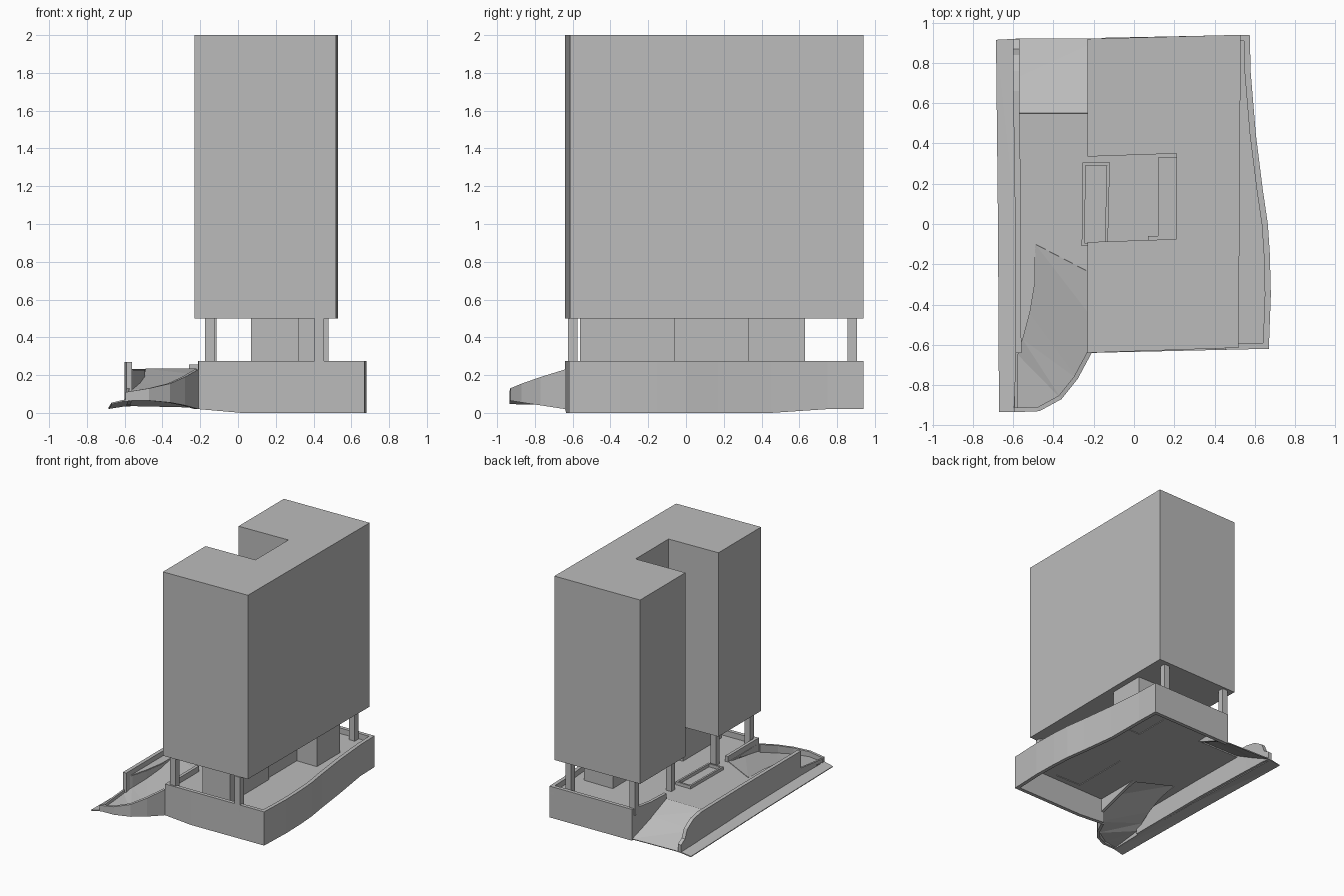
import bpy
import bmesh
from mathutils import Vector

cube = bpy.data.objects.get("Cube")
if cube:
    bpy.data.objects.remove(cube)

grey = bpy.data.materials.new("concrete_grey")
grey.use_nodes = True
grey.diffuse_color = (0.5, 0.5, 0.5, 1)
grey.node_tree.nodes["Principled BSDF"].inputs["Base Color"].default_value = (0.5, 0.5, 0.5, 1)


def finish(name, bm):
    bmesh.ops.recalc_face_normals(bm, faces=bm.faces)
    mesh = bpy.data.meshes.new(name)
    bm.to_mesh(mesh)
    bm.free()
    mesh.materials.append(grey)
    obj = bpy.data.objects.new(name, mesh)
    bpy.context.collection.objects.link(obj)
    return obj


def prism(name, outline, z0, z1, open_bottom=False):
    bm = bmesh.new()
    face = bm.faces.new([bm.verts.new((x, y, z0)) for x, y in outline])
    ext = bmesh.ops.extrude_face_region(bm, geom=[face], use_keep_orig=not open_bottom)
    verts = [g for g in ext["geom"] if isinstance(g, bmesh.types.BMVert)]
    bmesh.ops.translate(bm, verts=verts, vec=(0, 0, z1 - z0))
    return finish(name, bm)


def rect(x0, x1, y0, y1):
    return [(x0, y0), (x1, y0), (x1, y1), (x0, y1)]


def wall(name, path, thick):
    """Upright wall along (x, y, bottom, top) points, thickened to the path's left."""
    bm = bmesh.new()
    pts = [Vector(p[:2]) for p in path]
    rings = []
    for i, (p, q) in enumerate(zip(pts, path)):
        dirs = [(b - a).normalized() for a, b in zip(pts, pts[1:])][max(i - 1, 0):i + 1]
        norms = [Vector((-d.y, d.x)) for d in dirs]
        n = sum(norms, Vector((0, 0))).normalized()
        inner = p + n * thick / n.dot(norms[0])
        rings.append([bm.verts.new((v.x, v.y, z)) for v, z in
                      ((p, q[2]), (p, q[3]), (inner, q[3]), (inner, q[2]))])
    for a, b in zip(rings, rings[1:]):
        for k in range(4):
            m = (k + 1) % 4
            bm.faces.new((a[k], a[m], b[m], b[k]))
    bm.faces.new(rings[0])
    bm.faces.new(rings[-1])
    return finish(name, bm)


def loft(name, left, right, thick=0.008):
    """Thin sloping surface between two edges of 3D points."""
    bm = bmesh.new()
    a = [bm.verts.new(p) for p in left]
    b = [bm.verts.new(p) for p in right]
    for i in range(len(a) - 1):
        bm.faces.new((a[i], a[i + 1], b[i + 1]))
        bm.faces.new((a[i], b[i + 1], b[i]))
    obj = finish(name, bm)
    mod = obj.modifiers.new("thickness", "SOLIDIFY")
    mod.thickness = thick
    mod.offset = 0
    return obj


DECK, RIM = 0.23, 0.275

# Tower with a courtyard notch on one side
prism("tower", [(-0.23, -0.64), (0.52, -0.615), (0.53, 0.94), (-0.23, 0.92),
                (-0.23, 0.335), (0.21, 0.35), (0.21, -0.075), (-0.23, -0.09)], 0.5, 2.0)

# Outlines shared by the deck, parapet and ramp
east = [(0.67, -0.62), (0.68, -0.35), (0.675, -0.15), (0.665, 0), (0.64, 0.17),
        (0.605, 0.45), (0.58, 0.75), (0.575, 0.94)]
ramp_in = [(-0.49, -0.1, DECK), (-0.495, -0.29, 0.19), (-0.52, -0.44, 0.155),
           (-0.555, -0.57, 0.125), (-0.585, -0.64, 0.1), (-0.59, -0.78, 0.085),
           (-0.595, -0.92, 0.07)]
ramp_out = [(-0.22, -0.24, DECK), (-0.22, -0.45, 0.2), (-0.21, -0.63, 0.165),
            (-0.28, -0.77, 0.125), (-0.36, -0.87, 0.1), (-0.47, -0.92, 0.085),
            (-0.595, -0.925, 0.07)]

# Podium deck, opened where the cores pass through
deck = prism("podium_deck", [(-0.21, -0.63)] + [(x - 0.01, y) for x, y in east]
             + [(-0.16, 0.92), (-0.2, 0.55), (-0.585, 0.55)]
             + [p[:2] for p in reversed(ramp_in[:5])] + [(-0.22, -0.24)], DECK - 0.015, DECK)
cores = {"front_core": (0.07, 0.32, -0.56, -0.06),
         "middle_core": (0.12, 0.3, -0.06, 0.33),
         "back_core": (0.22, 0.48, 0.33, 0.63)}
for name, (x0, x1, y0, y1) in cores.items():
    prism(name, rect(x0, x1, y0, y1), DECK - 0.01, 0.5, open_bottom=True)
    if name == "middle_core":
        continue
    g = 0.008
    cutter = prism("core_cutter", rect(x0 + g, x1 - g, y0 + g, y1 - g), 0.1, 0.3)
    cutter.hide_render = True
    mod = deck.modifiers.new("core_opening", "BOOLEAN")
    mod.operation = "DIFFERENCE"
    mod.object = cutter
    bpy.context.view_layer.objects.active = deck
    bpy.ops.object.modifier_apply(modifier=mod.name)
    bpy.data.objects.remove(cutter)

# Podium wall and parapet
wall("podium_wall", [(-0.21, -0.64, 0.02, RIM), (0.02, -0.635, 0, RIM)]
     + [(x, y, 0.02 if y > 0.7 else 0, RIM) for x, y in east]
     + [(-0.16, 0.925, 0.02, RIM)], 0.03)
wall("back_return_wall", [(-0.16, 0.925, 0.03, RIM), (-0.2, 0.74, 0.13, RIM),
                          (-0.21, 0.55, 0.21, RIM)], 0.025)
wall("front_return_wall", [(-0.21, -0.24, 0.215, RIM), (-0.21, -0.64, 0.1, RIM)], 0.025)

# Columns under the tower
for i, (x, y) in enumerate([(-0.15, -0.6), (0.43, -0.6), (-0.15, -0.16),
                            (-0.14, 0.4), (-0.15, 0.88), (0.43, 0.88)]):
    h = 0.025
    prism(f"column_{i + 1}", rect(x - h, x + h, y - h, y + h), DECK - 0.01, 0.5)

# Front ramp, its curved skirt, and the drop beside it
loft("front_ramp", ramp_in, ramp_out)
loft("ramp_side", [(x, y, DECK - 0.005) for x, y, z in ramp_in[:5]], ramp_in[:5], 0.006)
wall("ramp_skirt", [(-0.595, -0.935, 0.065, 0.11), (-0.47, -0.93, 0.065, 0.13),
                    (-0.36, -0.87, 0.055, 0.155), (-0.28, -0.77, 0.04, 0.19),
                    (-0.21, -0.64, 0.02, 0.23)], 0.022)

# Back ramp falling from the deck to the rear edge
loft("back_ramp", [(-0.59, 0.55, DECK), (-0.59, 0.72, 0.14), (-0.59, 0.92, 0.04)],
     [(-0.2, 0.55, DECK), (-0.19, 0.72, 0.15), (-0.15, 0.92, 0.03)])

# Long side wall with a stepped-down back end, and the verge beyond it
wall("side_wall", [(-0.6, 0.92, 0.035, 0.1), (-0.6, 0.87, 0.04, 0.13),
                   (-0.6, 0.84, 0.045, 0.2), (-0.6, 0.76, 0.045, 0.25),
                   (-0.6, 0.66, 0.05, 0.27), (-0.592, 0.1, 0.06, 0.27),
                   (-0.59, -0.64, 0.06, 0.27)], 0.03)
wall("side_curb", [(-0.59, -0.64, 0.06, 0.13), (-0.595, -0.93, 0.06, 0.1)], 0.015)
loft("side_verge", [(-0.685, 0.915, 0.025), (-0.675, 0, 0.04), (-0.67, -0.935, 0.05)],
     [(-0.59, 0.92, 0.04), (-0.585, 0, 0.06), (-0.585, -0.935, 0.07)])

# Open planter frame in the courtyard
corners = [(-0.26, -0.11), (-0.13, -0.105), (-0.12, 0.305), (-0.255, 0.305)]
for i in range(4):
    wall(f"planter_edge_{i + 1}", [(*corners[i], DECK - 0.01, 0.255),
                                   (*corners[(i + 1) % 4], DECK - 0.01, 0.255)], 0.015)
